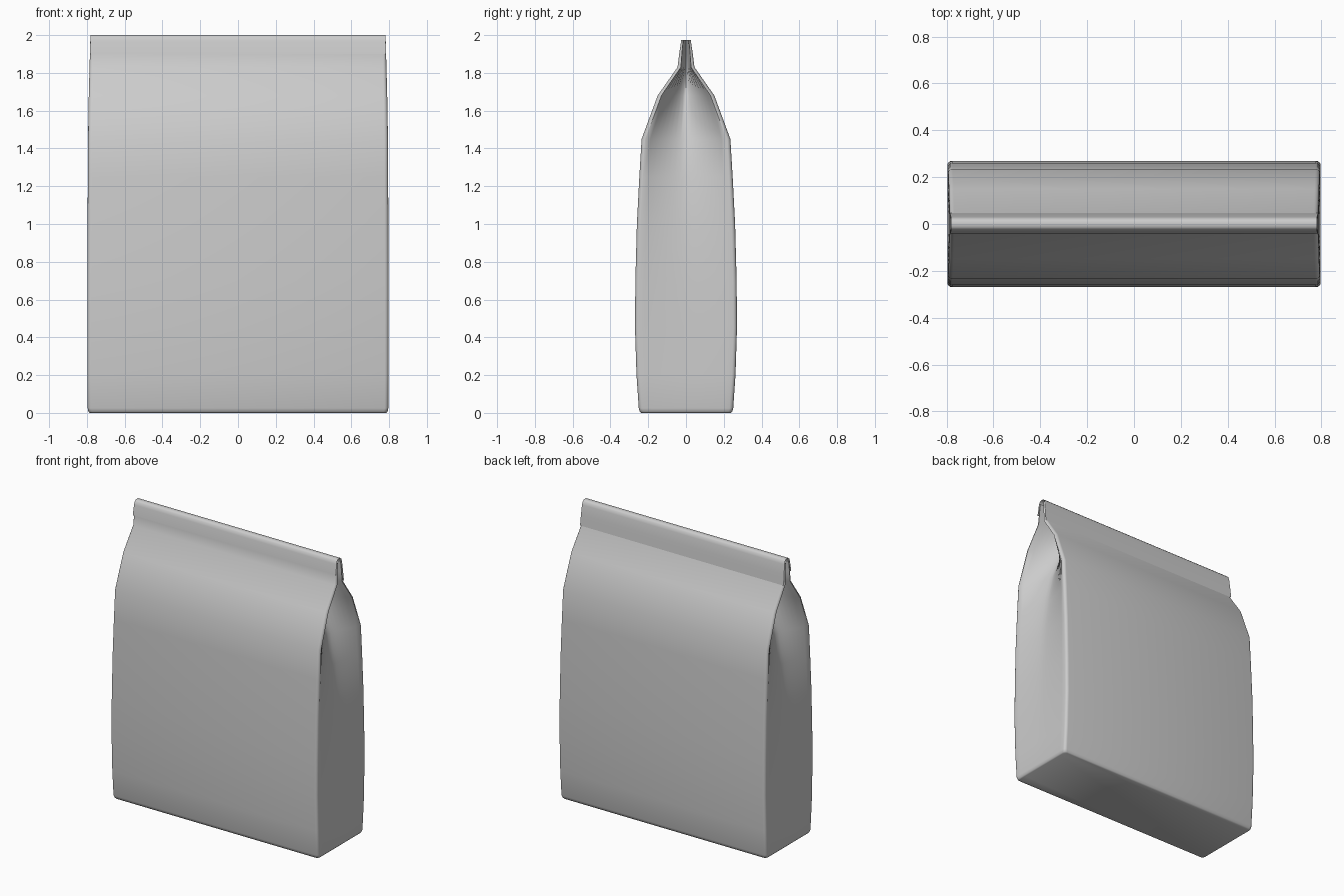
import bpy, bmesh, math

cube = bpy.data.objects.get("Cube")
if cube:
    bpy.data.objects.remove(cube, do_unlink=True)

paper = bpy.data.materials.new("plain_grey")
paper.use_nodes = True
GREY = (0.6, 0.6, 0.6, 1)
paper.diffuse_color = GREY
paper.node_tree.nodes["Principled BSDF"].inputs["Base Color"].default_value = GREY


def finish(name, bm, angle):
    bmesh.ops.recalc_face_normals(bm, faces=bm.faces[:])
    mesh = bpy.data.meshes.new(name)
    bm.to_mesh(mesh)
    bm.free()
    obj = bpy.data.objects.new(name, mesh)
    bpy.context.collection.objects.link(obj)
    mesh.materials.append(paper)
    bpy.ops.object.select_all(action='DESELECT')
    obj.select_set(True)
    bpy.context.view_layer.objects.active = obj
    bpy.ops.object.shade_smooth_by_angle(angle=math.radians(angle))
    return obj


def ring(z, w, d, inset):
    """Bag outline at one height: rounded corners and side gussets folded inward."""
    r = min(0.02, d * 0.4)
    half = []
    for i in range(5):
        a = math.pi / 2 * i / 4
        half.append((w - r + r * math.sin(a), -(d - r) - r * math.cos(a)))
    n = 8
    for i in range(1, n):
        t = 1 - i / n
        half.append((w - inset * (1 - t ** 1.5), -(d - r) * t))
    side = half + [(w - inset, 0)] + [(x, -y) for x, y in reversed(half)]
    return [(x, y, z) for x, y in side] + [(-x, y, z) for x, y in reversed(side)]


# Bag body: height, half width, half depth, gusset inset
LEVELS = [
    (0, 0.785, 0.238, 0.0), (0.007, 0.792, 0.245, 0.0), (0.025, 0.796, 0.25, 0.0),
    (0.2, 0.797, 0.262, 0.004), (0.45, 0.797, 0.27, 0.008), (0.7, 0.797, 0.268, 0.014),
    (1.0, 0.796, 0.26, 0.03), (1.25, 0.795, 0.247, 0.06), (1.45, 0.794, 0.235, 0.10),
    (1.68, 0.79, 0.15, 0.19), (1.83, 0.786, 0.045, 0.235), (1.9, 0.784, 0.036, 0.24),
    (1.975, 0.782, 0.025, 0.24),
]
bm = bmesh.new()
loops = [[bm.verts.new(p) for p in ring(*level)] for level in LEVELS]
for low, high in zip(loops, loops[1:]):
    count = len(low)
    for i in range(count):
        j = (i + 1) % count
        bm.faces.new((low[i], low[j], high[j], high[i]))
bm.faces.new(loops[0])
bm.faces.new(loops[-1])
finish("bag_body", bm, 50)

# Folded top strip: rises from the back wall, rolls over and ends in a front lip
FOLD = [(0.046, 1.83), (0.039, 1.9), (0.03, 1.97), (0.024, 1.99), (0.013, 2.0),
        (-0.013, 2.0), (-0.024, 1.99), (-0.03, 1.97), (-0.041, 1.9), (-0.036, 1.899)]
bm = bmesh.new()
rows = []
for y, z in FOLD:
    w = 0.786 - (z - 1.83) * 0.03
    rows.append([bm.verts.new((s * w, y, z)) for s in (-1, 1)])
for a, b in zip(rows, rows[1:]):
    bm.faces.new((a[0], a[1], b[1], b[0]))
finish("folded_top_strip", bm, 50)
